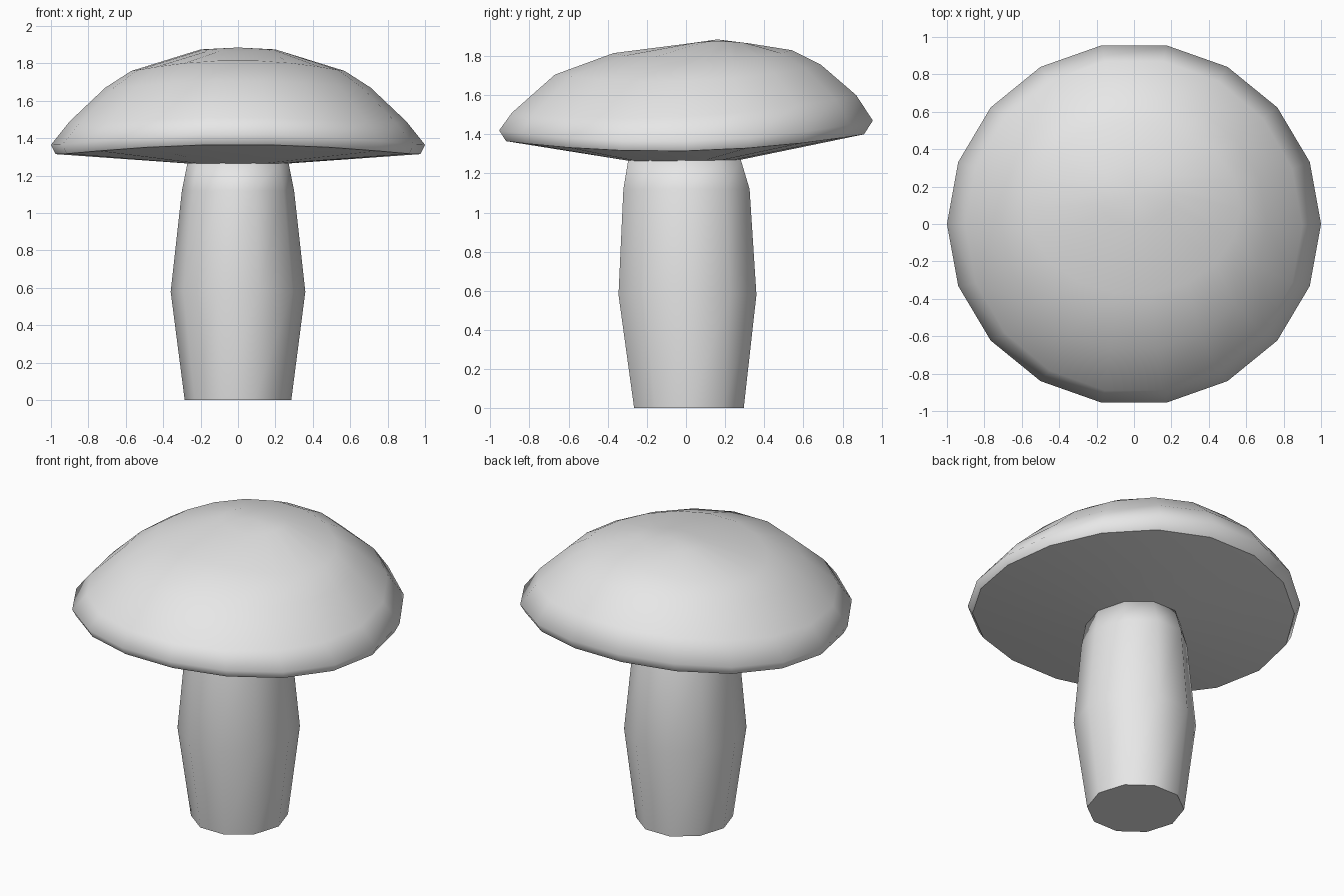
import bpy, bmesh, math

cube = bpy.data.objects.get("Cube")
if cube:
    bpy.data.objects.remove(cube)

grey = bpy.data.materials.new("plain_grey")
grey.use_nodes = True
colour = (0.8, 0.8, 0.8, 1)
grey.diffuse_color = colour
grey.node_tree.nodes["Principled BSDF"].inputs["Base Color"].default_value = colour


def loft(name, sides, rings, sharp_ring, apex=None):
    """Skin rings given as (x radius, y front, y back, z side, z front, z back)."""
    bm = bmesh.new()
    top_sine = max(math.sin(math.tau * i / sides) for i in range(sides))
    loops = []
    for rx, yf, yb, zs, zf, zb in rings:
        loop = []
        for i in range(sides):
            a = math.tau * i / sides
            s = math.sin(a) / top_sine
            y = (yf + yb) / 2 + s * (yb - yf) / 2
            z = zs + s * s * ((zf + zb) / 2 - zs) + s * (zb - zf) / 2
            loop.append(bm.verts.new((rx * math.cos(a), y, z)))
        loops.append(loop)
    for low, high in zip(loops, loops[1:]):
        for i in range(sides):
            j = (i + 1) % sides
            bm.faces.new((low[i], low[j], high[j], high[i]))
    bm.faces.new(loops[0][::-1])
    if apex:
        tip = bm.verts.new(apex)
        for i in range(sides):
            bm.faces.new((loops[-1][i], loops[-1][(i + 1) % sides], tip))
    else:
        bm.faces.new(loops[-1])
    bmesh.ops.recalc_face_normals(bm, faces=bm.faces)
    for face in bm.faces:
        face.smooth = True
    # Crisp edge around the chosen ring
    crisp = loops[sharp_ring]
    for i in range(sides):
        bm.edges.get((crisp[i], crisp[(i + 1) % sides])).smooth = False
    mesh = bpy.data.meshes.new(name)
    bm.to_mesh(mesh)
    bm.free()
    mesh.materials.append(grey)
    obj = bpy.data.objects.new(name, mesh)
    bpy.context.collection.objects.link(obj)
    return obj


# Bulging stalk with a flat foot
loft("stem", 10, [
    (0.285, -0.265, 0.295, 0, 0, 0),
    (0.36, -0.345, 0.36, 0.58, 0.58, 0.58),
    (0.30, -0.32, 0.325, 1.12, 1.12, 1.12),
    (0.27, -0.295, 0.28, 1.27, 1.27, 1.27),
], 0)

# Lopsided cap: underside, rim, dome and off-centre crown
loft("cap", 18, [
    (0.27, -0.295, 0.28, 1.265, 1.265, 1.27),
    (0.975, -0.92, 0.91, 1.315, 1.365, 1.40),
    (1.0, -0.955, 0.955, 1.365, 1.42, 1.47),
    (0.90, -0.89, 0.87, 1.49, 1.51, 1.60),
    (0.71, -0.67, 0.69, 1.67, 1.705, 1.755),
    (0.57, -0.37, 0.54, 1.76, 1.815, 1.83),
    (0.20, 0.0, 0.32, 1.875, 1.862, 1.865),
], 1, apex=(0, 0.16, 1.885))
